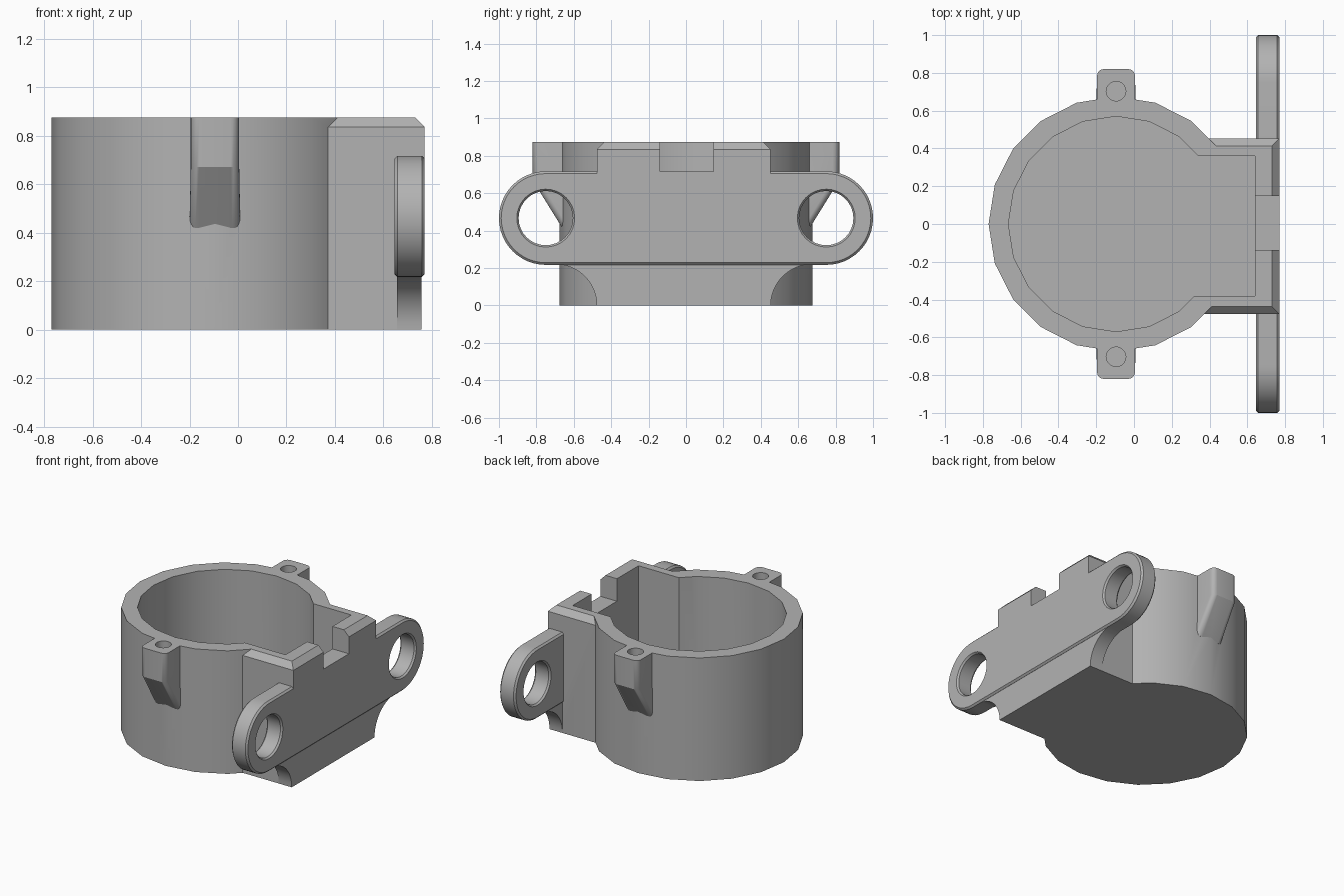
import bpy, bmesh, math

if "Cube" in bpy.data.objects:
    bpy.data.objects.remove(bpy.data.objects["Cube"])

H = 0.875          # overall height
CX = -0.095        # centre of the round cup

grey = bpy.data.materials.new("plain_grey")
grey.diffuse_color = (0.45, 0.45, 0.45, 1)
grey.use_nodes = True
grey.node_tree.nodes["Principled BSDF"].inputs["Base Color"].default_value = grey.diffuse_color


def loft(name, rings):
    """Closed solid through a list of equal-length point rings."""
    bm = bmesh.new()
    vs = [[bm.verts.new(p) for p in r] for r in rings]
    n = len(vs[0])
    for a, b in zip(vs, vs[1:]):
        for i in range(n):
            j = (i + 1) % n
            bm.faces.new((a[i], a[j], b[j], b[i]))
    bm.faces.new(vs[0])
    bm.faces.new(vs[-1])
    bmesh.ops.recalc_face_normals(bm, faces=bm.faces)
    me = bpy.data.meshes.new(name)
    bm.to_mesh(me)
    bm.free()
    me.materials.append(grey)
    ob = bpy.data.objects.new(name, me)
    bpy.context.collection.objects.link(ob)
    return ob


def arc(cx, cy, r, a0, a1, n):
    return [(cx + r * math.cos(math.radians(a0 + (a1 - a0) * i / n)),
             cy + r * math.sin(math.radians(a0 + (a1 - a0) * i / n))) for i in range(n + 1)]


def prism_x(name, prof, x0, x1):
    return loft(name, [[(x, y, z) for y, z in prof] for x in (x0, x1)])


def prism_y(name, prof, y0, y1):
    return loft(name, [[(x, y, z) for x, z in prof] for y in (y0, y1)])


def prism_z(name, prof, z0, z1):
    return loft(name, [[(x, y, z) for x, y in prof] for z in (z0, z1)])


def combine(target, tool, op):
    """Apply a boolean and remove the tool."""
    tool.hide_render = True
    m = target.modifiers.new("cut", 'BOOLEAN')
    m.operation, m.object, m.solver = op, tool, 'EXACT'
    bpy.context.view_layer.objects.active = target
    bpy.ops.object.modifier_apply(modifier=m.name)
    bpy.data.objects.remove(tool)


def circle(cx, cy, r, n):
    return arc(cx, cy, r, 0, 360, n)[:-1]


# Round cup
body = prism_z("cup_bracket", circle(CX, 0, 0.675, 20), 0, H)

# Square housing with chamfered top edges
box = prism_y("housing", [(0.1, 0), (0.757, 0), (0.757, 0.3), (0.77, 0.3),
                          (0.77, 0.835), (0.73, H), (0.1, H)], -0.6, 0.6)
sides = prism_x("housing_sides", [(-0.477, -0.1), (0.453, -0.1), (0.453, 0.835),
                                  (0.413, H), (0.413, 1), (-0.437, 1), (-0.437, H),
                                  (-0.477, 0.835)], 0, 1)
combine(box, sides, 'INTERSECT')
combine(body, box, 'UNION')

# Curved web under the mounting plate
web = prism_x("web", arc(-0.697, 0, 0.22, 90, 0, 12) + arc(0.673, 0, 0.22, 180, 90, 12)
              + [(0.673, 0.3), (-0.697, 0.3)], 0.655, 0.757)
combine(body, web, 'UNION')


# Rounded mounting plate with chamfered rim
def stadium(x, inset):
    r = 0.25 - inset
    return [(x, y, z) for y, z in arc(0.75, 0.467, r, -90, 90, 24) + arc(-0.75, 0.467, r, 90, 270, 24)]


plate = loft("mounting_plate", [stadium(0.645, 0.012), stadium(0.657, 0),
                                stadium(0.758, 0), stadium(0.77, 0.012)])
combine(body, plate, 'UNION')

# Screw ears that taper into the cup
for s in (-1, 1):
    rings = []
    for z, ymax, w in ((H, 0.82, 0.1), (0.67, 0.82, 0.1), (0.42, 0.665, 0.105)):
        c = 0.035
        prof = ([(CX + w, 0.5)] + arc(CX + w - c, ymax - c, c, 0, 90, 5)
                + arc(CX - w + c, ymax - c, c, 90, 180, 5) + [(CX - w, 0.5)])
        rings.append([(x, s * y, z) for x, y in prof])
    combine(body, loft("screw_ear", rings), 'UNION')

# Hollow interior: round part, square part and cable notch
combine(body, prism_z("bore", circle(CX, 0, 0.57, 20), 0.1, 1), 'DIFFERENCE')
combine(body, prism_z("pocket", [(0, -0.38), (0.64, -0.38), (0.64, 0.36), (0, 0.36)], 0.1, 1), 'DIFFERENCE')
combine(body, prism_z("notch", [(0.5, -0.138), (0.9, -0.138), (0.9, 0.147), (0.5, 0.147)], 0.715, 1), 'DIFFERENCE')

# Screw holes and countersunk plate holes
for s in (-1, 1):
    combine(body, prism_z("screw_hole", circle(CX, s * 0.703, 0.052, 20), 0.62, 1), 'DIFFERENCE')
    rings = [[(x, y, z) for y, z in circle(s * 0.75, 0.467, r, 32)]
             for x, r in ((0.635, 0.163), (0.657, 0.145), (0.758, 0.145), (0.78, 0.163))]
    combine(body, loft("plate_hole", rings), 'DIFFERENCE')

bpy.ops.object.select_all(action='DESELECT')
body.select_set(True)
bpy.context.view_layer.objects.active = body
bpy.ops.object.shade_smooth_by_angle(angle=math.radians(30))
